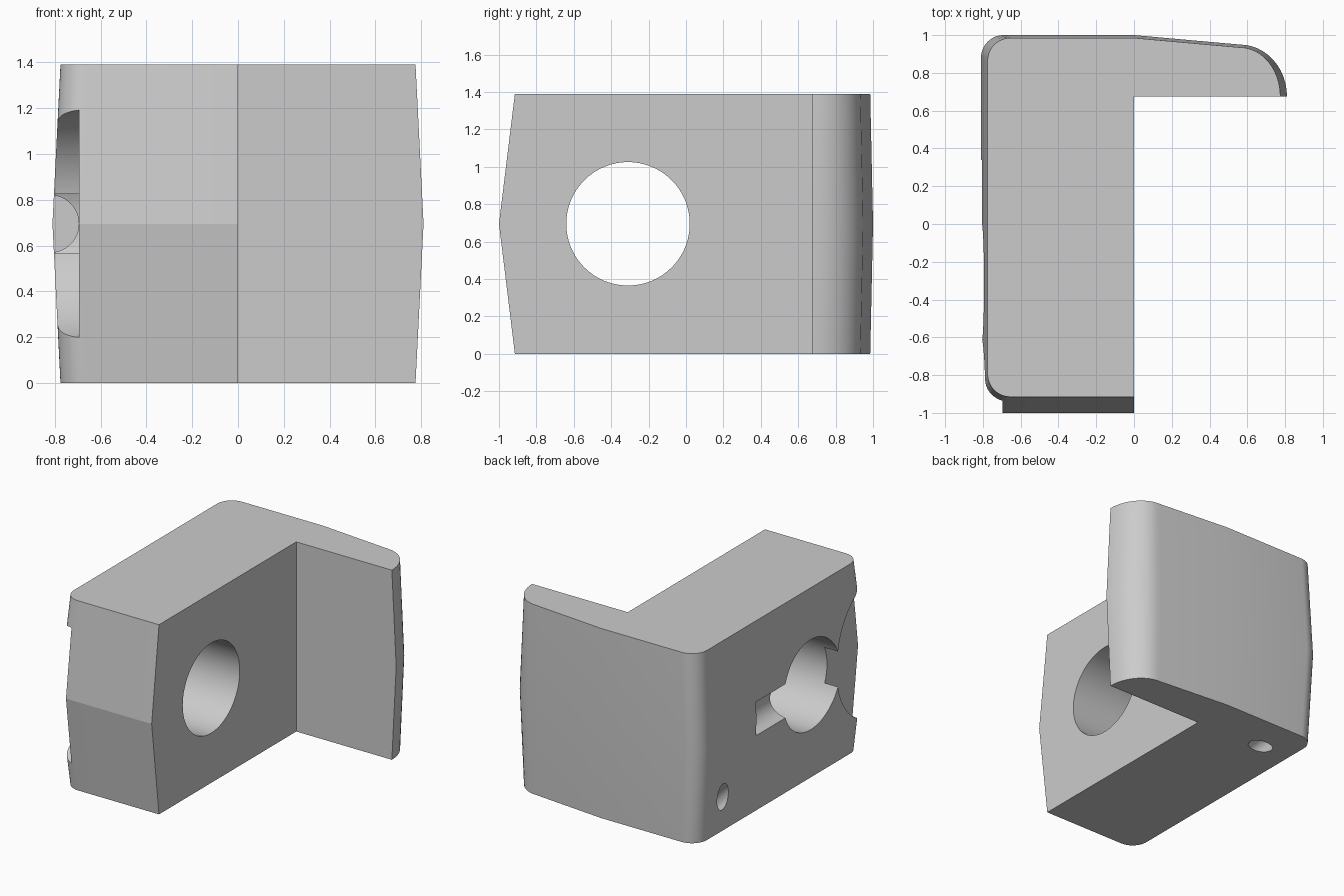
import bpy, bmesh, math
from mathutils import Vector

cube = bpy.data.objects.get("Cube")
if cube:
    bpy.data.objects.remove(cube)

MID, TOP = 0.695, 1.39

grey = bpy.data.materials.new("light_grey")
grey.use_nodes = True
grey.diffuse_color = (0.6, 0.6, 0.6, 1)
grey.node_tree.nodes["Principled BSDF"].inputs["Base Color"].default_value = grey.diffuse_color


def arc(cx, cy, rx, ry, start, end, steps=12):
    angles = [math.radians(start + (end - start) * i / steps) for i in range(steps + 1)]
    return [(cx + rx * math.cos(a), cy + ry * math.sin(a)) for a in angles]


def outline(side, front, back, r=0.12):
    """L-shaped plan, counter-clockwise from the inner corner."""
    tip = 0.56
    pts = [(0, 0.675), (side, 0.675)]
    pts += arc(tip, 0.675, side - tip, back - 0.05 - 0.675, 0, 90)[1:]
    pts.append((0, back))
    pts += arc(r - side, back - r, r, r, 90, 180)
    pts += arc(r - side, front + r, r, r, 180, 270)
    pts.append((0, front))
    return pts


def cylinder(name, start, end, radius, sides=64):
    start, end = Vector(start), Vector(end)
    axis = end - start
    bpy.ops.mesh.primitive_cylinder_add(vertices=sides, radius=radius, depth=axis.length,
                                        location=(start + end) / 2,
                                        rotation=axis.to_track_quat('Z', 'Y').to_euler())
    obj = bpy.context.object
    obj.name = name
    obj.hide_render = True
    return obj


# Bracket body: three stacked outlines, the middle one bulging outwards
bm = bmesh.new()
end, middle = outline(0.775, -0.915, 0.985), outline(0.81, -1.0, 1.0)
rings = [[bm.verts.new((x, y, z)) for x, y in pts]
         for pts, z in ((end, 0), (middle, MID), (end, TOP))]
for low, high in zip(rings, rings[1:]):
    for i in range(len(low)):
        j = (i + 1) % len(low)
        bm.faces.new((low[i], low[j], high[j], high[i]))
bm.faces.new(rings[0][::-1])
bm.faces.new(rings[-1])
bmesh.ops.recalc_face_normals(bm, faces=bm.faces)
mesh = bpy.data.meshes.new("bracket_body")
bm.to_mesh(mesh)
bm.free()
body = bpy.data.objects.new("bracket_body", mesh)
bpy.context.collection.objects.link(body)
mesh.materials.append(grey)

# Cutters: main bore, front scallop, side groove and slanted pin hole
cutters = [
    cylinder("main_bore", (-1.2, -0.31, MID), (0.3, -0.31, MID), 0.33, 96),
    cylinder("front_scallop", (-1.2, -1.13, MID), (-0.695, -1.13, MID), 0.533, 96),
    cylinder("side_groove", (-0.82, -0.31, MID), (-0.82, 0.34, MID), 0.125),
    cylinder("pin_hole", (-1.03, 0.7, 0.5), (-0.33, 0.7, -0.2), 0.065, 48),
]
bpy.ops.object.select_all(action='DESELECT')
bpy.context.view_layer.objects.active = body
body.select_set(True)
for cutter in cutters:
    mod = body.modifiers.new(cutter.name, 'BOOLEAN')
    mod.operation = 'DIFFERENCE'
    mod.solver = 'EXACT'
    mod.object = cutter
    bpy.ops.object.modifier_apply(modifier=mod.name)
    bpy.data.objects.remove(cutter)

# Smooth rounded corners and bores, crisp edges elsewhere
bpy.ops.object.shade_smooth_by_angle(angle=math.radians(12))
